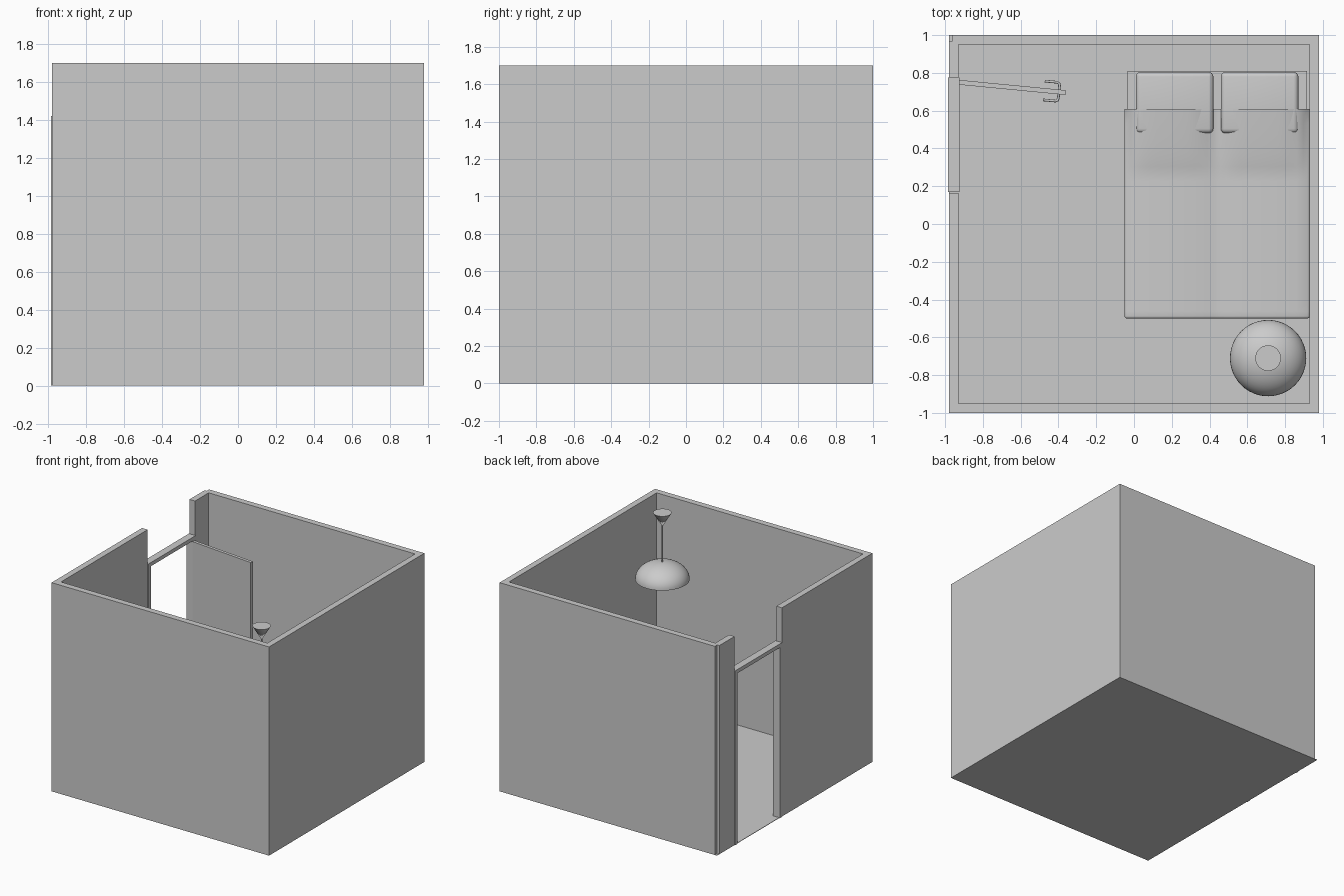
import bpy, bmesh, math
from mathutils import Vector

if "Cube" in bpy.data.objects:
    bpy.data.objects.remove(bpy.data.objects["Cube"])


def finish(name, bm, smooth=False):
    me = bpy.data.meshes.new(name)
    bmesh.ops.recalc_face_normals(bm, faces=bm.faces)
    bm.to_mesh(me)
    bm.free()
    ob = bpy.data.objects.new(name, me)
    bpy.context.collection.objects.link(ob)
    if smooth:
        bpy.ops.object.select_all(action='DESELECT')
        ob.select_set(True)
        bpy.context.view_layer.objects.active = ob
        bpy.ops.object.shade_smooth_by_angle(angle=math.radians(40))
    return ob


def box(name, x, y, z, bevel=0.0):
    bm = bmesh.new()
    bmesh.ops.create_cube(bm, size=1)
    for v in bm.verts:
        v.co = Vector([a + (b - a) * (c + 0.5) for (a, b), c in zip((x, y, z), v.co)])
    if bevel:
        bmesh.ops.bevel(bm, geom=bm.edges[:], offset=bevel, segments=4, profile=0.5, affect='EDGES')
    return finish(name, bm, bevel > 0)


def lathe(name, profile, centre, steps=48):
    bm = bmesh.new()
    vs = [bm.verts.new((r, 0, z)) for r, z in profile]
    es = [bm.edges.new(p) for p in zip(vs, vs[1:])]
    bmesh.ops.spin(bm, geom=vs + es, axis=(0, 0, 1), cent=(0, 0, 0), steps=steps, angle=2 * math.pi)
    bmesh.ops.remove_doubles(bm, verts=bm.verts[:], dist=1e-5)
    ob = finish(name, bm, True)
    ob.location = (*centre, 0)
    return ob


# Room shell: floor and walls, with a full-height gap for the door
H = 1.7
box("floor", (-0.98, 0.98), (-1, 1), (0, 0.004))
box("wall_front", (-0.98, 0.98), (-1, -0.95), (0, H))
box("wall_right", (0.93, 0.98), (-0.95, 0.95), (0, H))
box("wall_back", (-0.96, 0.98), (0.95, 1), (0, H))
box("wall_left_long", (-0.98, -0.93), (-0.95, 0.165), (0, H))
box("wall_left_stub", (-0.98, -0.93), (0.775, 0.97), (0, H))

# Door frame
FX = (-0.985, -0.925)
box("door_post_hinge", FX, (0.745, 0.775), (0, 1.42))
box("door_post_latch", FX, (0.17, 0.2), (0, 1.42))
box("door_lintel", FX, (0.2, 0.745), (1.39, 1.42))

# Open door, swung on its hinge, with a lever handle each side
hinge, swing = (-0.925, 0.75, 0), math.radians(-5.5)
door = box("door", (0, 0.565), (-0.0125, 0.0125), (0.01, 1.385))
door.location = hinge
door.rotation_euler.z = swing
for side, label in ((1, "back"), (-1, "front")):
    cu = bpy.data.curves.new("door_handle_" + label, 'CURVE')
    cu.dimensions = '3D'
    cu.bevel_depth = 0.007
    cu.use_fill_caps = True
    sp = cu.splines.new('POLY')
    pts = [(0.53, 0.01), (0.53, 0.035), (0.526, 0.045), (0.516, 0.05), (0.45, 0.05)]
    sp.points.add(len(pts) - 1)
    for p, (x, y) in zip(sp.points, pts):
        p.co = (x, y * side, 0.7, 1)
    ob = bpy.data.objects.new("door_handle_" + label, cu)
    ob.location = hinge
    ob.rotation_euler.z = swing
    bpy.context.collection.objects.link(ob)

# Bed: legs, frame, mattress and pillows
for i, (x, y) in enumerate([(0.065, 0.7), (0.81, 0.7), (0.065, -0.4), (0.81, -0.4)]):
    lathe(f"bed_leg_{i + 1}", [(0, 0), (0.016, 0), (0.025, 0.1), (0, 0.1)], (x, y), 16)
box("bed_frame", (-0.035, 0.915), (-0.49, 0.81), (0.1, 0.18))
box("mattress", (-0.035, 0.915), (-0.49, 0.81), (0.18, 0.31))
for i, x in enumerate((0.01, 0.46)):
    box(f"pillow_{i + 1}", (x, x + 0.41), (0.48, 0.805), (0.31, 0.375), 0.025)

# Blanket: draped box, gently padded over each half and over the pillows
X0, X1, Y0, Y1, Z0, Z1 = -0.05, 0.93, -0.5, 0.61, 0.14, 0.33
N = 28
bm = bmesh.new()
bmesh.ops.create_cube(bm, size=1)
bmesh.ops.subdivide_edges(bm, edges=bm.edges[:], cuts=N, use_grid_fill=True)
bmesh.ops.delete(bm, geom=[f for f in bm.faces if f.normal.z < -0.9 or f.normal.y > 0.9], context='FACES')
for v in bm.verts:
    u, w, t = v.co + Vector((0.5, 0.5, 0.5))
    pad = abs(math.sin(2 * math.pi * u)) ** 0.6
    head = max(0, (w - 0.7) / 0.3) ** 0.7
    top = Z1 + 0.02 * pad + 0.04 * head * min(1, pad * 1.2)
    v.co = (X0 + (X1 - X0) * u, Y0 + (Y1 - Y0) * w, Z0 + (top - Z0) * t)
sharp = [e for e in bm.edges if len(e.link_faces) == 2 and e.calc_face_angle() > 0.9]
bmesh.ops.bevel(bm, geom=sharp, offset=0.012, segments=3, profile=0.5, affect='EDGES')
finish("blanket", bm, True)

# Hanging lamp: ceiling cone, rod and dome shade
lamp = (0.71, -0.71)
lathe("lamp_ceiling_cone", [(0, 1.575), (0.068, 1.69), (0, 1.69)], lamp, 32)
lathe("lamp_rod", [(0, 1.27), (0.006, 1.27), (0.006, 1.6), (0, 1.6)], lamp, 12)
arc = [i * math.pi / 24 for i in range(13)]
outer = [(0.202 * math.cos(a), 1.148 + 0.14 * math.sin(a)) for a in arc]
inner = [(0.195 * math.cos(a), 1.148 + 0.133 * math.sin(a)) for a in reversed(arc)]
lathe("lamp_shade", inner + outer, lamp)
